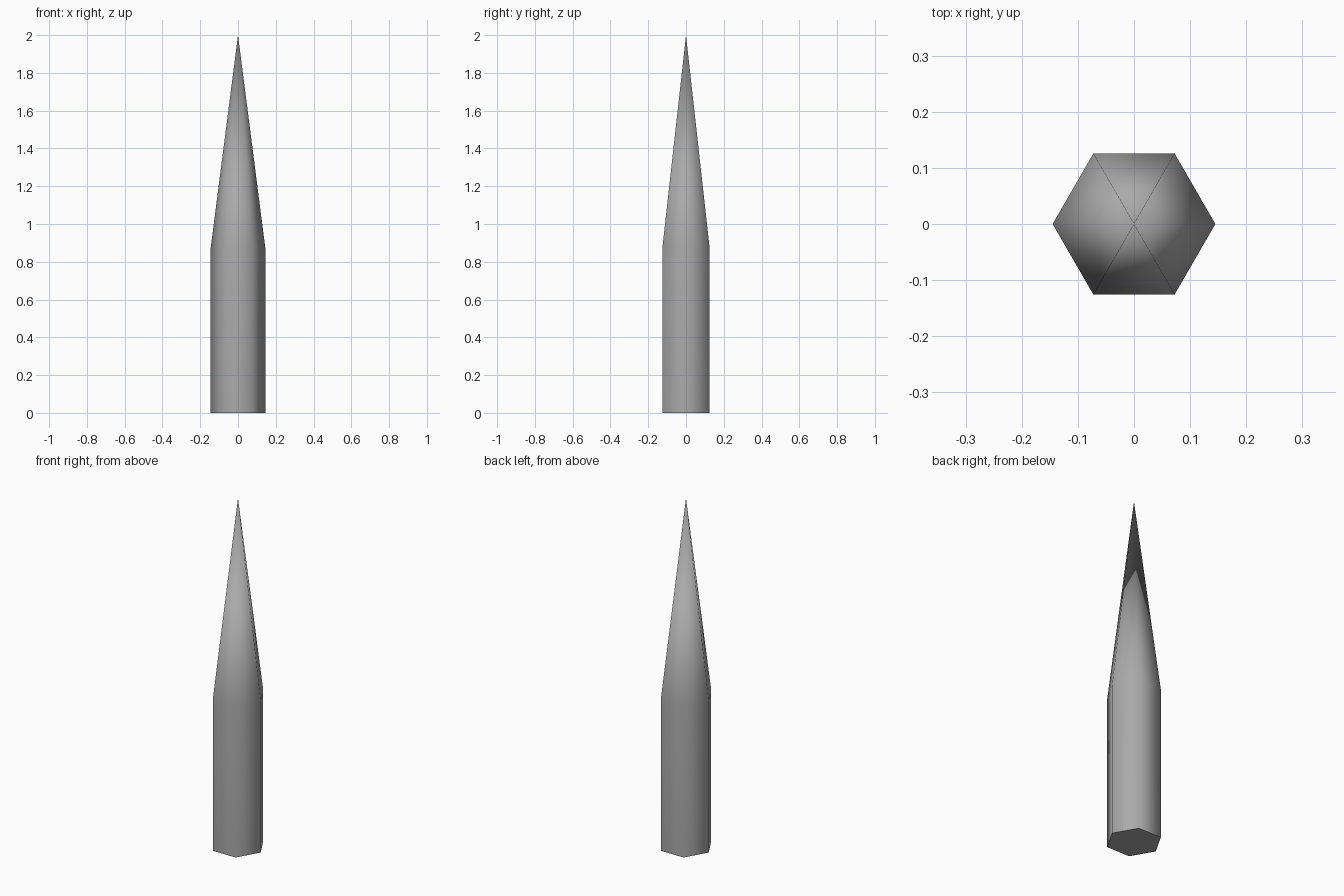
import bpy, bmesh, math

if "Cube" in bpy.data.objects:
    bpy.data.objects.remove(bpy.data.objects["Cube"])

RADIUS, SHOULDER, TIP, SIDES = 0.145, 0.87, 2.0, 6

bm = bmesh.new()

# Hexagonal base, corners on the x axis
ring = [bm.verts.new((RADIUS * math.cos(2 * math.pi * i / SIDES),
                      RADIUS * math.sin(2 * math.pi * i / SIDES), 0))
        for i in range(SIDES)]
base = bm.faces.new(ring)

# Straight shaft
edges = list(base.edges)
shaft = bmesh.ops.extrude_edge_only(bm, edges=edges)["geom"]
top = [g for g in shaft if isinstance(g, bmesh.types.BMVert)]
for v in top:
    v.co.z = SHOULDER

# Tapered point
top.sort(key=lambda v: math.atan2(v.co.y, v.co.x))
tip = bm.verts.new((0, 0, TIP))
for i in range(SIDES):
    bm.faces.new((top[i], top[(i + 1) % SIDES], tip))

bmesh.ops.recalc_face_normals(bm, faces=bm.faces)

# Smooth sides, flat base with a crisp rim
for f in bm.faces:
    f.smooth = f is not base
base.smooth = False
for e in base.edges:
    e.smooth = False

mesh = bpy.data.meshes.new("pointed_stake")
bm.to_mesh(mesh)
bm.free()

# Dark grey surface
grey = bpy.data.materials.new("dark_grey")
grey.diffuse_color = (0.4, 0.4, 0.4, 1)
grey.use_nodes = True
grey.node_tree.nodes["Principled BSDF"].inputs["Base Color"].default_value = grey.diffuse_color
mesh.materials.append(grey)
bpy.context.collection.objects.link(bpy.data.objects.new("pointed_stake", mesh))
